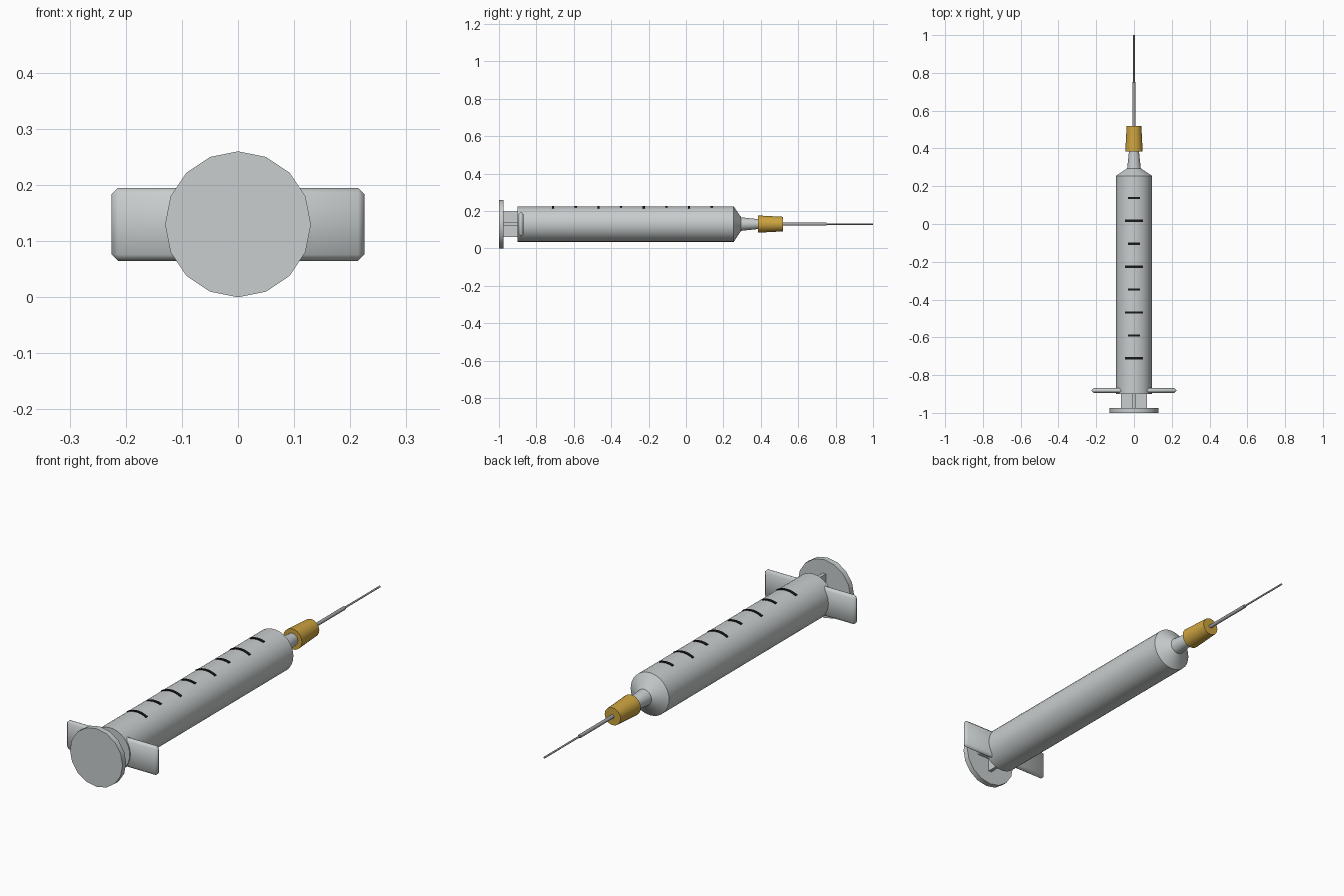
import bpy, bmesh, math

AXIS_Z = 0.13  # height of the long axis

cube = bpy.data.objects.get("Cube")
if cube:
    bpy.data.objects.remove(cube, do_unlink=True)


def material(name, rgb):
    m = bpy.data.materials.new(name)
    m.use_nodes = True
    m.diffuse_color = (*rgb, 1)
    bsdf = next(n for n in m.node_tree.nodes if n.type == 'BSDF_PRINCIPLED')
    bsdf.inputs["Base Color"].default_value = (*rgb, 1)
    bsdf.inputs["Roughness"].default_value = 0.6
    return m


PLASTIC = material("pale grey plastic", (0.58, 0.61, 0.61))
GOLD = material("gold hub", (0.61, 0.37, 0.05))
STEEL = material("needle steel", (0.36, 0.37, 0.38))
INK = material("black ink", (0.01, 0.01, 0.012))


def finish(name, bm, mat, angle=None):
    bmesh.ops.recalc_face_normals(bm, faces=bm.faces)
    mesh = bpy.data.meshes.new(name)
    bm.to_mesh(mesh)
    bm.free()
    mesh.materials.append(mat)
    ob = bpy.data.objects.new(name, mesh)
    bpy.context.collection.objects.link(ob)
    if angle:
        bpy.ops.object.select_all(action='DESELECT')
        ob.select_set(True)
        bpy.context.view_layer.objects.active = ob
        bpy.ops.object.shade_smooth_by_angle(angle=math.radians(angle))
    return ob


def lathe(name, profile, mat, sides=32):
    """Closed round part along y from (radius, y) pairs."""
    bm = bmesh.new()
    rings = []
    for r, y in profile:
        turns = [math.tau * i / sides for i in range(sides)]
        rings.append([bm.verts.new((r * math.sin(t), y, AXIS_Z + r * math.cos(t)))
                      for t in turns])
    for a, b in zip(rings, rings[1:]):
        for i in range(sides):
            j = (i + 1) % sides
            bm.faces.new((a[i], a[j], b[j], b[i]))
    bm.faces.new(rings[0])
    bm.faces.new(rings[-1])
    return finish(name, bm, mat, 35)


def box(name, size, y, mat, bevel=0):
    bm = bmesh.new()
    bmesh.ops.create_cube(bm, size=1)
    for v in bm.verts:
        v.co = (v.co.x * size[0], v.co.y * size[1] + y, v.co.z * size[2] + AXIS_Z)
    if bevel:
        bmesh.ops.bevel(bm, geom=bm.edges[:], offset=bevel, segments=1,
                        affect='EDGES')
    return finish(name, bm, mat, 50 if bevel else None)


def tick(name, half_width, y, mat):
    """Thin strip wrapped over the top of the barrel."""
    bm = bmesh.new()
    steps = 8
    span = math.asin(half_width / 0.095)
    sections = []
    for i in range(steps + 1):
        t = span * (2 * i / steps - 1)
        sections.append([bm.verts.new((r * math.sin(t), y + d, AXIS_Z + r * math.cos(t)))
                         for r, d in ((0.093, -0.006), (0.098, -0.006),
                                      (0.098, 0.006), (0.093, 0.006))])
    for a, b in zip(sections, sections[1:]):
        for i in range(4):
            j = (i + 1) % 4
            bm.faces.new((a[i], a[j], b[j], b[i]))
    bm.faces.new(sections[0])
    bm.faces.new(sections[-1])
    return finish(name, bm, mat)


# Barrel with shoulder and tapered nozzle
lathe("barrel", [(0.095, -0.9), (0.095, 0.255), (0.036, 0.295), (0.025, 0.4)], PLASTIC)

# Finger flange through the barrel
box("finger_flange", (0.45, 0.026, 0.13), -0.882, PLASTIC, bevel=0.011)

# Plunger: crossed ribs and thumb rest
box("plunger_rib_flat", (0.136, 0.13, 0.016), -0.92, PLASTIC)
box("plunger_rib_upright", (0.016, 0.13, 0.136), -0.92, PLASTIC)
lathe("thumb_rest", [(0.13, -1.0), (0.13, -0.975)], PLASTIC, sides=16)

# Hub and stepped needle
lathe("needle_hub", [(0.046, 0.385), (0.039, 0.518)], GOLD, sides=24)
lathe("needle", [(0.008, 0.5), (0.008, 0.75), (0.004, 0.752), (0.004, 1.0)], STEEL, sides=12)

# Scale marks, alternating short and long
for i in range(8):
    tick(f"scale_mark_{i + 1}", 0.047 if i % 2 else 0.032, 0.138 - 0.1213 * i, INK)
